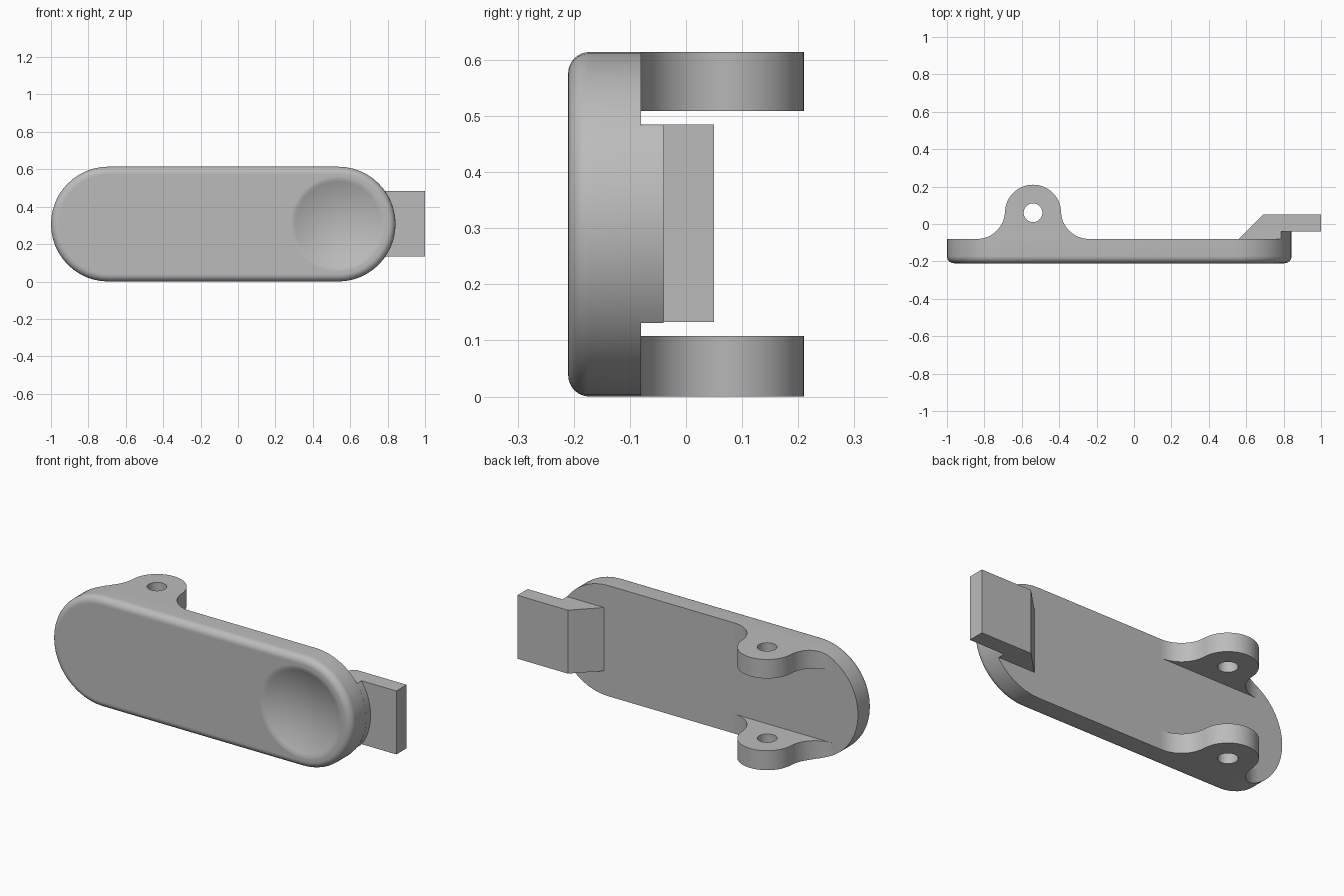
import bpy, bmesh
from math import sin, cos, pi, radians

R, MID = 0.307, 0.307            # end radius and mid height of the plate
LEFT_C, RIGHT_C = -0.693, 0.535  # centres of the two round ends
FRONT, BACK = -0.21, -0.08
FILLET = 0.038

old = bpy.data.objects.get("Cube")
if old:
    bpy.data.objects.remove(old, do_unlink=True)

grey = bpy.data.materials.new("plain grey")
grey.use_nodes = True
grey.diffuse_color = (0.5, 0.5, 0.5, 1)
grey.node_tree.nodes["Principled BSDF"].inputs["Base Color"].default_value = (0.5, 0.5, 0.5, 1)


def arc(cx, cy, r, start, end, n=24):
    """Points on an arc, angles in degrees."""
    angles = [radians(start + (end - start) * i / n) for i in range(n + 1)]
    return [(cx + r * cos(a), cy + r * sin(a)) for a in angles]


def stadium(left, r):
    return arc(RIGHT_C, MID, r, -90, 90) + arc(left, MID, r, 90, 270)


def finish(name, bm):
    bmesh.ops.remove_doubles(bm, verts=bm.verts, dist=1e-5)
    bmesh.ops.recalc_face_normals(bm, faces=bm.faces)
    mesh = bpy.data.meshes.new(name)
    bm.to_mesh(mesh)
    bm.free()
    mesh.materials.append(grey)
    ob = bpy.data.objects.new(name, mesh)
    bpy.context.collection.objects.link(ob)
    return ob


def loft(name, rings):
    """Skin equal-length rings and cap both ends."""
    bm = bmesh.new()
    loops = [[bm.verts.new(p) for p in ring] for ring in rings]
    n = len(loops[0])
    for a, b in zip(loops, loops[1:]):
        for i in range(n):
            j = (i + 1) % n
            bm.faces.new((a[i], a[j], b[j], b[i]))
    bm.faces.new(loops[0])
    bm.faces.new(loops[-1])
    return finish(name, bm)


def prism(name, pts, lo, hi, axis="Z"):
    place = (lambda a, b, h: (a, b, h)) if axis == "Z" else (lambda a, b, h: (a, h, b))
    return loft(name, [[place(a, b, h) for a, b in pts] for h in (lo, hi)])


def activate(ob):
    bpy.ops.object.select_all(action="DESELECT")
    ob.select_set(True)
    bpy.context.view_layer.objects.active = ob


def boolean(ob, cutter, operation):
    mod = ob.modifiers.new(operation.title(), "BOOLEAN")
    mod.operation, mod.object, mod.solver = operation, cutter, "EXACT"
    activate(ob)
    bpy.ops.object.modifier_apply(modifier=mod.name)
    bpy.data.objects.remove(cutter, do_unlink=True)


def smooth(ob):
    activate(ob)
    bpy.ops.object.shade_smooth_by_angle(angle=radians(30))


# Plate: straight rim, rounded front edge, round thumb dish at the right end
sections = [(LEFT_C, R, BACK)]
for i in range(9):
    a = i / 8 * pi / 2
    sections.append((LEFT_C, R - FILLET * (1 - cos(a)), FRONT + FILLET * (1 - sin(a))))
sections.append((LEFT_C, R - FILLET - 0.004, FRONT))
DISH, DEPTH = 0.245, 0.055
sections.append((RIGHT_C, DISH + 0.01, FRONT))
for i in range(14):
    t = 1 - i / 14
    sections.append((RIGHT_C, DISH * t, FRONT + DEPTH * (1 - t * t)))
sections.append((RIGHT_C, 0.004, FRONT + DEPTH))
smooth(loft("plate", [[(x, y, z) for x, z in stadium(left, r)] for left, r, y in sections]))

# Pivot lugs: rounded ears flaring into the plate, trimmed to its outline
PIVOT, EAR = -0.54, 0.15
profile = (arc(PIVOT - 2 * EAR, BACK + EAR, EAR, -90, 0, 12)
           + arc(PIVOT, 0.06, EAR, 180, 0, 32)
           + arc(PIVOT + 2 * EAR, BACK + EAR, EAR, 180, 270, 12))
for name, lo, hi in (("lower_lug", -0.05, 0.108), ("upper_lug", 0.509, 0.67)):
    lug = prism(name, profile, lo, hi)
    boolean(lug, prism("outline_cutter", stadium(LEFT_C, R), -0.5, 0.5, "Y"), "INTERSECT")
    boolean(lug, prism("pin_cutter", arc(PIVOT, 0.06, 0.05, 0, 360, 32)[:-1], -0.5, 1.5), "DIFFERENCE")
    smooth(lug)

# Latch tab: sloped back, overhanging the end of the plate
LOW, HIGH, EDGE = 0.133, 0.485, 0.787
prism("latch_tab", [(0.56, BACK), (0.69, 0.05), (1, 0.05), (1, -0.04),
                    (EDGE, -0.04), (EDGE, BACK)], LOW, HIGH)
# Root under the tab, following the round end of the plate
smooth(prism("latch_root", arc(RIGHT_C, MID, R, -35, 35, 16), BACK, -0.04, "Y"))
